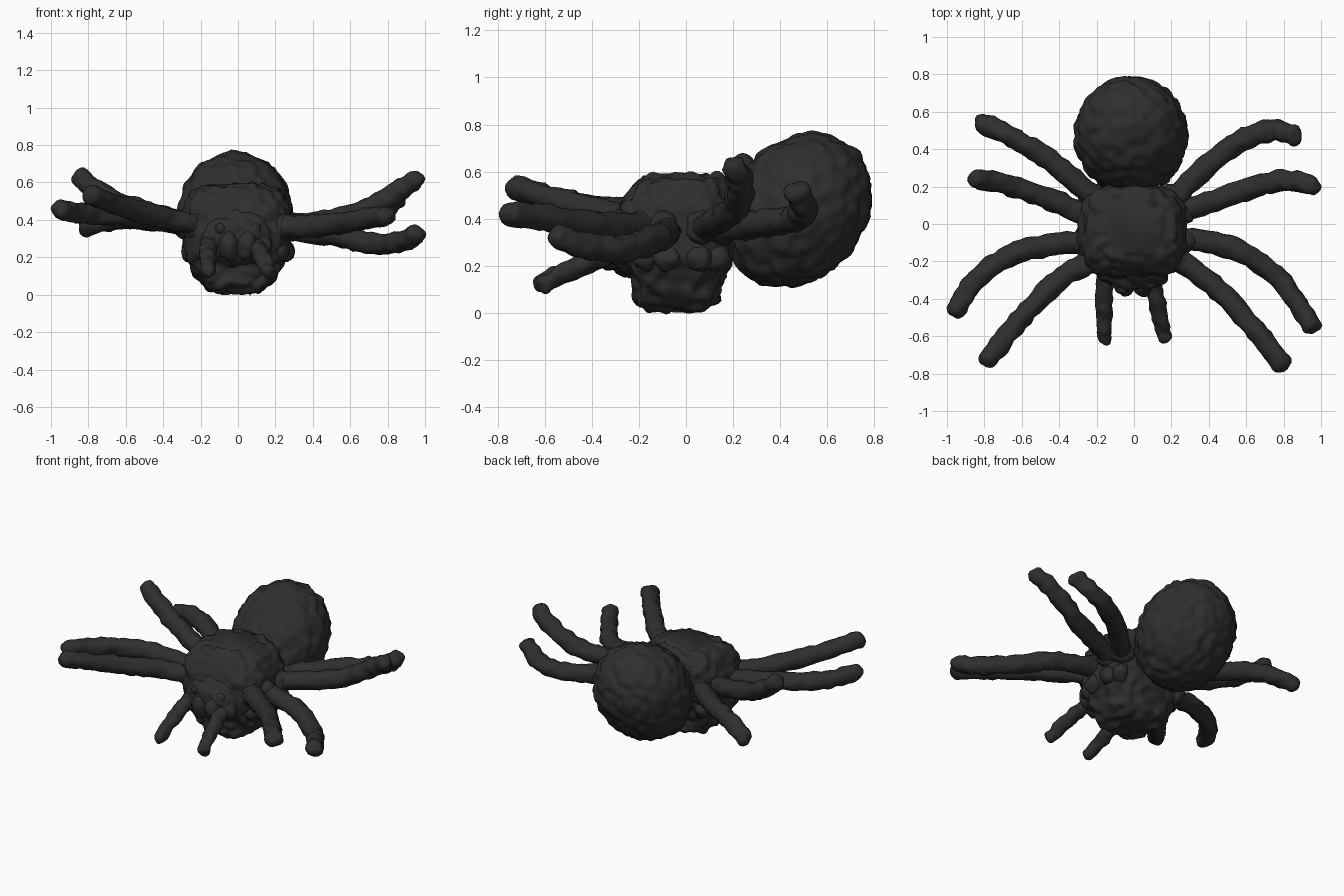
import bpy, bmesh, math
from mathutils import Vector, Matrix, noise

cube = bpy.data.objects.get("Cube")
if cube:
    bpy.data.objects.remove(cube, do_unlink=True)

black = bpy.data.materials.new("charcoal_black")
black.use_nodes = True
tone = (0.028, 0.028, 0.029, 1)
black.diffuse_color = tone
bsdf = black.node_tree.nodes["Principled BSDF"]
bsdf.inputs["Base Color"].default_value = tone
bsdf.inputs["Roughness"].default_value = 0.8


def finish(name, bm, bump=0.016, scale=20):
    """Roughen the skin into soft clumps and make the object."""
    bmesh.ops.recalc_face_normals(bm, faces=bm.faces)
    bm.normal_update()
    moves = [v.normal * noise.noise(v.co * scale) * bump for v in bm.verts]
    for v, move in zip(bm.verts, moves):
        v.co += move
    for f in bm.faces:
        f.smooth = True
    mesh = bpy.data.meshes.new(name)
    bm.to_mesh(mesh)
    bm.free()
    mesh.materials.append(black)
    obj = bpy.data.objects.new(name, mesh)
    bpy.context.collection.objects.link(obj)


def skin_rings(bm, rings):
    """Bridge rings of points into a closed surface."""
    loops = [[bm.verts.new(p) for p in ring] for ring in rings]
    n = len(loops[0])
    for a, b in zip(loops, loops[1:]):
        for i in range(n):
            j = (i + 1) % n
            bm.faces.new((a[i], a[j], b[j], b[i]))
    bm.faces.new(loops[0])
    bm.faces.new(loops[-1])


def spline(pts, steps):
    """Catmull-Rom interpolation through vectors of any size."""
    pts = [Vector(p) for p in pts]
    ext = [pts[0] * 2 - pts[1]] + pts + [pts[-1] * 2 - pts[-2]]
    out = []
    for a, b, c, d in zip(ext, ext[1:], ext[2:], ext[3:]):
        for s in range(steps):
            t = s / steps
            out.append(0.5 * (b * 2 + (c - a) * t + (a * 2 - b * 5 + c * 4 - d) * t * t
                              + (b * 3 - a - c * 3 + d) * t ** 3))
    return out + [pts[-1]]


def ellipsoid(name, centre, radii, tilt=0, detail=4, bump=0.016):
    bm = bmesh.new()
    mat = (Matrix.Translation(centre) @ Matrix.Rotation(tilt, 4, 'X')
           @ Matrix.Diagonal((*radii, 1)))
    bmesh.ops.create_icosphere(bm, subdivisions=detail, radius=1, matrix=mat)
    finish(name, bm, bump)


def limb(name, pts, r_base, r_tip, sides=16):
    """Sweep a round limb along a path and give it a domed tip."""
    path = spline(pts, 8)
    end_dir = (path[-1] - path[-2]).normalized()
    radii = [r_base + (r_tip - r_base) * i / (len(path) - 1) for i in range(len(path))]
    tip = path[-1]
    for k in range(1, 5):
        ang = k * math.pi / 2 / 4.2
        path.append(tip + end_dir * r_tip * 0.8 * math.sin(ang))
        radii.append(r_tip * math.cos(ang))
    rings = []
    for i, p in enumerate(path):
        d = (path[min(i + 1, len(path) - 1)] - path[max(i - 1, 0)]).normalized()
        u = d.cross(Vector((0, 0, 1))).normalized()
        w = u.cross(d)
        rings.append([p + (u * math.cos(a) + w * math.sin(a)) * radii[i]
                      for a in (2 * math.pi * k / sides for k in range(sides))])
    bm = bmesh.new()
    skin_rings(bm, rings)
    finish(name, bm, 0.015)


# Thorax: boxy lofted body, each section is height, y centre, half width, half depth
sections = [
    (0.008, -0.06, 0.07, 0.09), (0.025, -0.05, 0.14, 0.14), (0.06, -0.04, 0.185, 0.18),
    (0.11, -0.04, 0.22, 0.185), (0.16, -0.035, 0.25, 0.195), (0.23, -0.04, 0.28, 0.235),
    (0.35, -0.04, 0.29, 0.25), (0.45, -0.035, 0.28, 0.245), (0.52, -0.02, 0.25, 0.22),
    (0.565, -0.01, 0.21, 0.19), (0.588, -0.01, 0.13, 0.14)]


def power(v):
    return math.copysign(abs(v) ** 0.64, v)


angles = [2 * math.pi * k / 96 for k in range(96)]
body = bmesh.new()
skin_rings(body, [[(s[2] * power(math.cos(a)) - 0.008, s[1] + s[3] * power(math.sin(a)), s[0])
                   for a in angles] for s in spline(sections, 4)])
finish("thorax", body, 0.026, 19)

# Abdomen: large tilted egg at the back
ellipsoid("abdomen", (-0.015, 0.474, 0.436), (0.303, 0.352, 0.284), math.radians(50), 5, 0.02)

# Head merging into the thorax, with jaws and eye bumps
ellipsoid("head", (0, -0.23, 0.31), (0.2, 0.125, 0.15), bump=0.025)
for side, label in ((1, "left"), (-1, "right")):
    ellipsoid(label + "_jaw", (side * 0.05, -0.33, 0.26), (0.055, 0.055, 0.08), 0.2, 3)
    ellipsoid(label + "_cheek", (side * 0.12, -0.28, 0.26), (0.06, 0.055, 0.07), 0, 3)
    for i, (x, z) in enumerate(((0.035, 0.36), (0.09, 0.35))):
        ellipsoid(f"{label}_eye_{i + 1}", (side * x, -0.31, z), (0.035,) * 3, 0, 3, 0.01)
    # Leg sockets along the flanks
    for i, (x, y) in enumerate(((0.22, -0.19), (0.25, -0.09), (0.25, 0.06), (0.22, 0.15))):
        ellipsoid(f"{label}_socket_{i + 1}", (side * x, y, 0.36), (0.085, 0.065, 0.075), 0, 3)
        ellipsoid(f"{label}_hip_{i + 1}", (side * x, y * 0.85, 0.235), (0.05, 0.065, 0.06), 0, 3)

# Feelers
limb("left_feeler", [(0.10, -0.22, 0.28), (0.11, -0.36, 0.24), (0.14, -0.5, 0.18),
                     (0.165, -0.6, 0.125)], 0.05, 0.038)
limb("right_feeler", [(-0.14, -0.22, 0.28), (-0.16, -0.36, 0.24), (-0.16, -0.5, 0.18),
                      (-0.155, -0.62, 0.12)], 0.05, 0.038)

# Legs, front to back
legs = {
    "left": [
        [(0.2, -0.16, 0.36), (0.45, -0.35, 0.37), (0.65, -0.57, 0.4), (0.79, -0.74, 0.42)],
        [(0.2, -0.07, 0.35), (0.5, -0.12, 0.32), (0.73, -0.25, 0.275), (0.87, -0.42, 0.285),
         (0.95, -0.54, 0.32)],
        [(0.2, 0.05, 0.35), (0.5, 0.15, 0.4), (0.7, 0.215, 0.46), (0.85, 0.23, 0.55),
         (0.95, 0.205, 0.615)],
        [(0.2, 0.12, 0.36), (0.4, 0.32, 0.38), (0.6, 0.46, 0.4), (0.75, 0.5, 0.44),
         (0.85, 0.475, 0.51)]],
    "right": [
        [(-0.2, -0.18, 0.37), (-0.4, -0.3, 0.41), (-0.62, -0.52, 0.47), (-0.78, -0.72, 0.53)],
        [(-0.2, -0.09, 0.36), (-0.5, -0.12, 0.41), (-0.72, -0.2, 0.43), (-0.87, -0.33, 0.44),
         (-0.95, -0.46, 0.455)],
        [(-0.2, 0.03, 0.37), (-0.45, 0.13, 0.43), (-0.68, 0.21, 0.51), (-0.84, 0.24, 0.625)],
        [(-0.2, 0.13, 0.37), (-0.45, 0.34, 0.4), (-0.65, 0.465, 0.405), (-0.81, 0.54, 0.36)]]}
for label, group in legs.items():
    for i, pts in enumerate(group):
        limb(f"{label}_leg_{i + 1}", pts, 0.061, 0.053)
